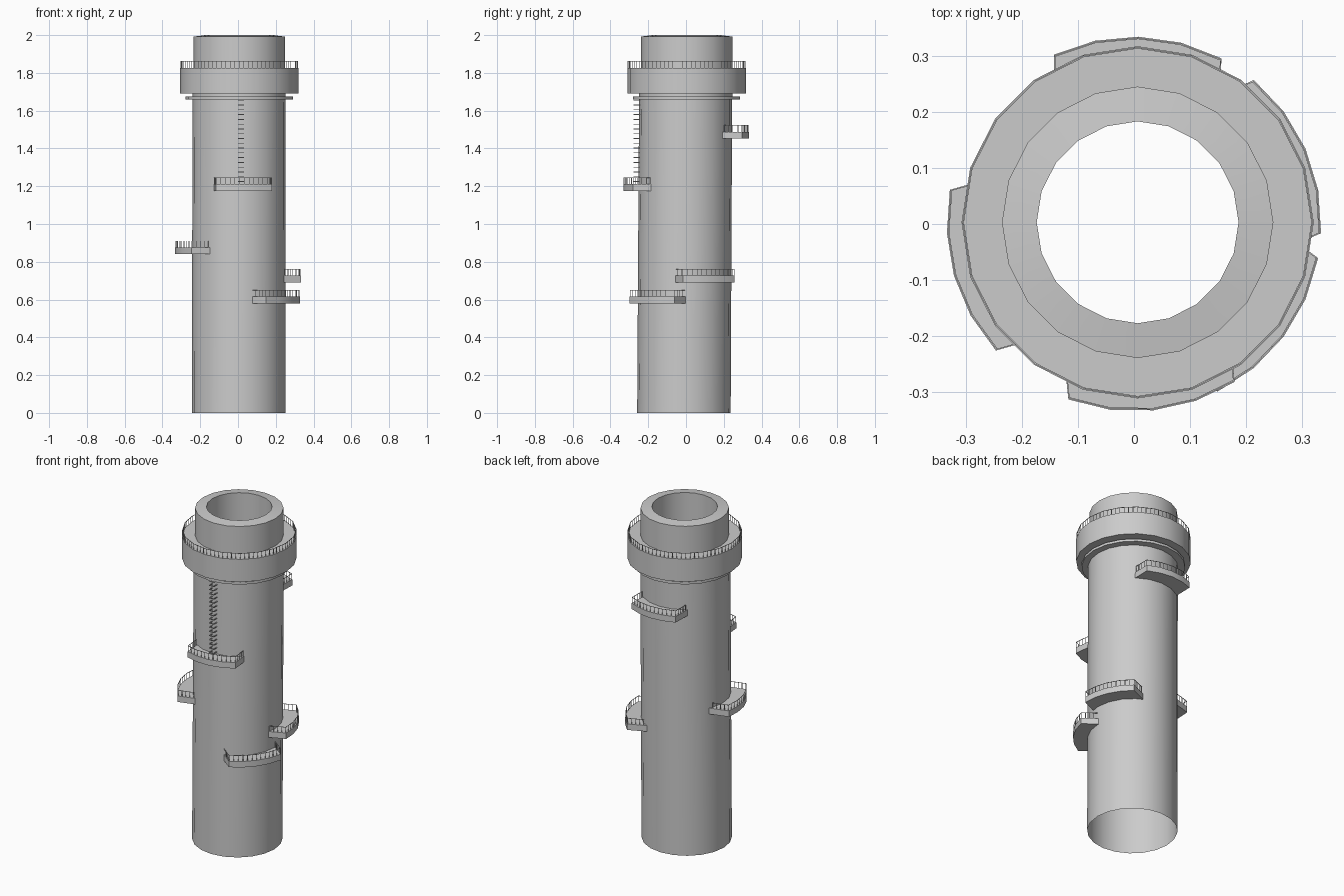
import bpy, bmesh, math
from mathutils import Vector

if "Cube" in bpy.data.objects:
    bpy.data.objects.remove(bpy.data.objects["Cube"])

CX, CY, SIDES = 0.0065, 0.003, 20


def finish(name, bm, smooth=True):
    bmesh.ops.recalc_face_normals(bm, faces=bm.faces)
    me = bpy.data.meshes.new(name)
    bm.to_mesh(me)
    bm.free()
    ob = bpy.data.objects.new(name, me)
    bpy.context.collection.objects.link(ob)
    if smooth:
        bpy.ops.object.select_all(action='DESELECT')
        ob.select_set(True)
        bpy.context.view_layer.objects.active = ob
        bpy.ops.object.shade_smooth_by_angle(angle=math.radians(30))
    return ob


def lathe(name, profile, closed=False):
    """Revolve (radius, z, centre x, centre y) rings."""
    bm = bmesh.new()
    rings = []
    for r, z, cx, cy in profile:
        rings.append([bm.verts.new((cx + r * math.cos(2 * math.pi * i / SIDES),
                                    cy + r * math.sin(2 * math.pi * i / SIDES), z))
                      for i in range(SIDES)])
    pairs = list(zip(rings, rings[1:]))
    if closed:
        pairs.append((rings[-1], rings[0]))
    for a, b in pairs:
        for i in range(SIDES):
            j = (i + 1) % SIDES
            bm.faces.new((a[i], a[j], b[j], b[i]))
    return finish(name, bm)


def ring(name, r_in, r_out, z0, z1):
    return lathe(name, [(r, z, CX, CY) for r, z in
                        ((r_in, z0), (r_out, z0), (r_out, z1), (r_in, z1))], True)


def bar(bm, a, b, t):
    """Thin square bar from a to b."""
    a, b = Vector(a), Vector(b)
    d = (b - a).normalized()
    up = Vector((0, 0, 1)) if abs(d.z) < 0.9 else Vector((1, 0, 0))
    s = d.cross(up).normalized() * t / 2
    u = d.cross(s).normalized() * t / 2
    ends = [[bm.verts.new(p + v) for v in (s + u, s - u, -s - u, -s + u)] for p in (a, b)]
    for i in range(4):
        j = (i + 1) % 4
        bm.faces.new((ends[0][i], ends[0][j], ends[1][j], ends[1][i]))
    bm.faces.new(ends[0])
    bm.faces.new(ends[1])


def railing(name, path, z, h=0.034, step=0.022, t=0.0025):
    """Posts and a top rail along a flat path."""
    bm = bmesh.new()
    for p, q in zip(path, path[1:]):
        p, q = Vector((*p, z)), Vector((*q, z))
        up = Vector((0, 0, h))
        bar(bm, p + up, q + up, t)
        n = max(1, round((q - p).length / step))
        for k in range(n + 1):
            b = p.lerp(q, k / n)
            bar(bm, b, b + up, t)
    finish(name, bm, False)


# hollow, slightly leaning shaft
lathe("tower_shaft", [(0.2475, 0, 0.003, -0.011), (0.2465, 1.69, 0.006, -0.002)])

# top collar with a gently raised inner lip
lathe("top_collar", [(r, z, CX, CY) for r, z in
                     ((0.242, 1.66), (0.242, 1.992), (0.18, 2.0), (0.18, 1.825))])

# gallery and the thin ledge under it
ring("gallery", 0.24, 0.314, 1.69, 1.827)
ring("ledge", 0.24, 0.284, 1.66, 1.675)
railing("gallery_railing",
        [(CX + 0.311 * math.cos(2 * math.pi * i / SIDES),
          CY + 0.311 * math.sin(2 * math.pi * i / SIDES)) for i in range(SIDES + 1)], 1.827)


def platform(name, angle, z):
    """Balcony with a curved front, parallel ends and an inner edge on the shaft."""
    ang, half, seg = math.radians(angle), math.radians(26.5), 4
    c, s = math.cos(ang), math.sin(ang)

    def world(p):
        return (p[0] * c - p[1] * s, p[0] * s + p[1] * c)

    def arc(r, h):
        return [(r * math.cos(h * (2 * i / seg - 1)),
                 r * math.sin(h * (2 * i / seg - 1))) for i in range(seg + 1)]

    outer = arc(0.334, half)
    inner = arc(0.238, math.asin(outer[-1][1] / 0.238))
    bm = bmesh.new()
    lo_o, lo_i, hi_o, hi_i = [[bm.verts.new((*world(p), h)) for p in line]
                              for h in (z, z + 0.036) for line in (outer, inner)]
    for i in range(seg):
        for a, b in ((lo_o, lo_i), (hi_o, hi_i), (lo_o, hi_o), (lo_i, hi_i)):
            bm.faces.new((a[i], a[i + 1], b[i + 1], b[i]))
    for i in (0, seg):
        bm.faces.new((lo_o[i], lo_i[i], hi_i[i], hi_o[i]))
    finish(name, bm)
    # rail runs along both ends and the curved front, just inside the edge
    front = arc(0.331, half)
    path = [(inner[0][0] + 0.02, front[0][1])] + front + [(inner[-1][0] + 0.02, front[-1][1])]
    railing(name + "_railing", [world(p) for p in path], z + 0.036)


# balconies stepping round the shaft
for name, angle, z in (("back_platform", 88.7, 1.452), ("front_platform", -84, 1.176),
                       ("left_platform", 196, 0.84), ("right_platform", 23.7, 0.691),
                       ("front_right_platform", -37, 0.579)):
    platform(name, angle, z)

# staple rungs from the front platform up to the ledge
bm = bmesh.new()
for k in range(18):
    z = 1.225 + k * 0.0253
    bar(bm, (0.001, -0.276, z), (0.033, -0.276, z), 0.004)
    for x in (0.003, 0.031):
        bar(bm, (x, -0.276, z), (x, -0.24, z), 0.004)
finish("ladder_rungs", bm, False)
